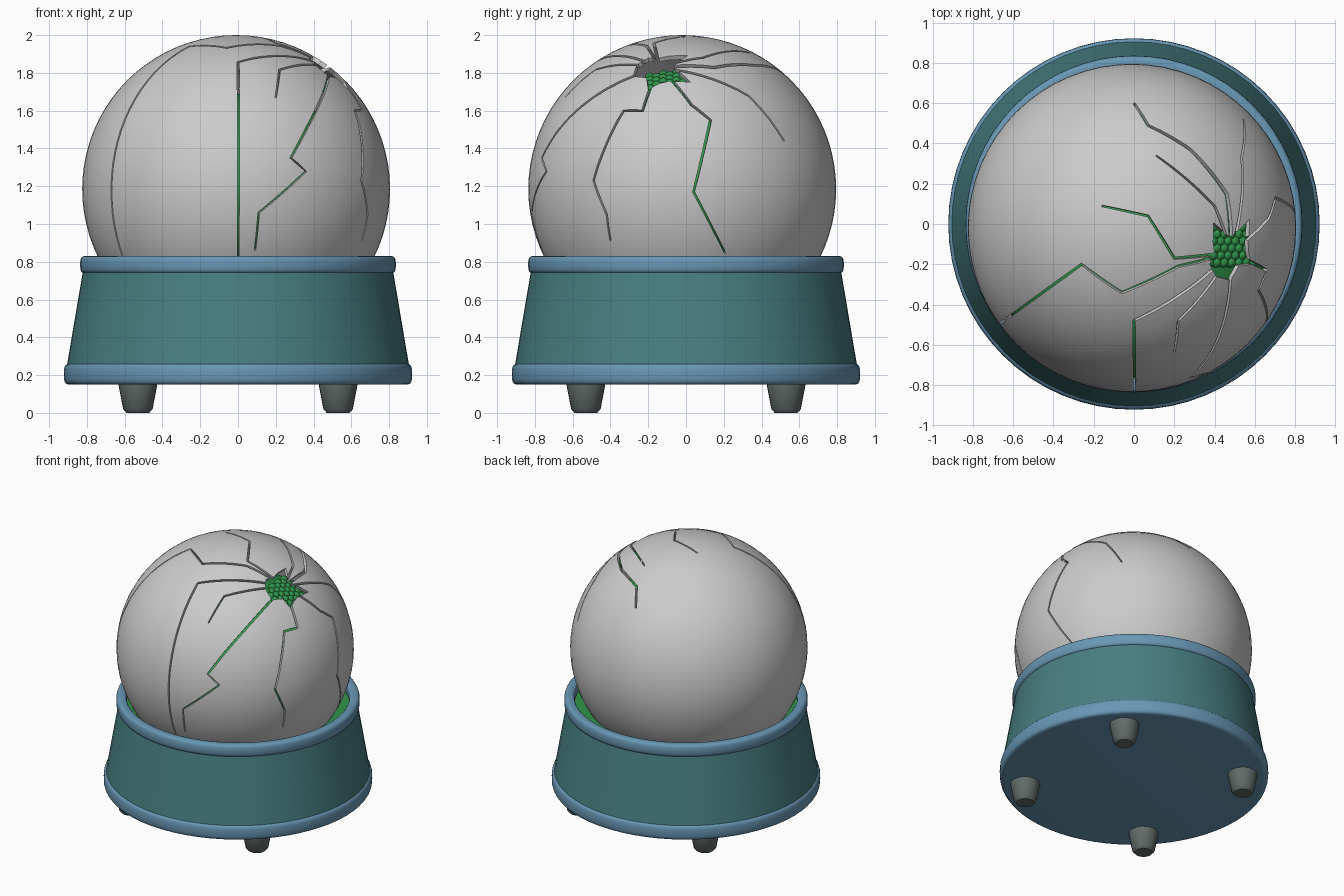
import bpy, bmesh, math
from mathutils import Vector, Matrix

if "Cube" in bpy.data.objects:
    bpy.data.objects.remove(bpy.data.objects["Cube"])

C = Vector((-0.01, -0.02, 1.185))   # globe centre
R = 0.815
HOLE = (0.48, -0.14)                # broken opening, seen from the top


def material(name, r, g, b):
    m = bpy.data.materials.new(name)
    m.diffuse_color = (r, g, b, 1)
    m.use_nodes = True
    m.node_tree.nodes["Principled BSDF"].inputs["Base Color"].default_value = m.diffuse_color
    return m


TEAL = material("teal", 0.065, 0.21, 0.22)
BLUE = material("blue", 0.14, 0.31, 0.46)
FOOT = material("foot grey", 0.12, 0.15, 0.14)
GREEN = material("green", 0.03, 0.3, 0.07)


def smooth_ob(ob):
    bpy.ops.object.select_all(action='DESELECT')
    ob.select_set(True)
    bpy.context.view_layer.objects.active = ob
    bpy.ops.object.shade_smooth_by_angle(angle=math.radians(38))


def add(name, bm, mat=None, recalc=True):
    if recalc:
        bmesh.ops.recalc_face_normals(bm, faces=bm.faces)
    me = bpy.data.meshes.new(name)
    bm.to_mesh(me)
    bm.free()
    ob = bpy.data.objects.new(name, me)
    bpy.context.collection.objects.link(ob)
    if mat:
        me.materials.append(mat)
    smooth_ob(ob)
    return ob


def skin(bm, rings, loop=False):
    """Join rings of vertices into a tube, capped or closed to a loop."""
    n = len(rings[0])
    for a, b in zip(rings, rings[1:] + (rings[:1] if loop else [])):
        for i in range(n):
            bm.faces.new((a[i], a[(i + 1) % n], b[(i + 1) % n], b[i]))
    if not loop:
        bm.faces.new(rings[0][::-1])
        bm.faces.new(rings[-1])


def lathe(name, prof, mat, seg=64, loop=False, x=0, y=0):
    bm = bmesh.new()
    turn = [2 * math.pi * i / seg for i in range(seg)]
    skin(bm, [[bm.verts.new((x + r * math.cos(t), y + r * math.sin(t), z)) for t in turn]
              for r, z in prof], loop)
    return add(name, bm, mat)


def bead(rc, zc, a, b, start, end, n):
    """Soft square arc used as a rim section."""
    out = []
    for i in range(n):
        t = math.radians(start + (end - start) * i / (n - 1))
        c, s = math.cos(t), math.sin(t)
        out.append((rc + a * math.copysign(abs(c) ** 0.6, c), zc + b * math.copysign(abs(s) ** 0.6, s)))
    return out


# Base: bottom rim plate, tapered wall, top ring, feet
lathe("base_bottom_rim", bead(0.885, 0.205, 0.037, 0.055, -90, 90, 11), BLUE)
lathe("base_wall", [(0.905, 0.255), (0.822, 0.745), (0.77, 0.745), (0.82, 0.255)], TEAL, loop=True)
lathe("base_top_ring", bead(0.8, 0.785, 0.036, 0.046, 0, 340, 18), BLUE, loop=True)
for sx, side in ((-1, "left"), (1, "right")):
    for sy, end in ((-1, "front"), (1, "back")):
        lathe(f"foot_{end}_{side}", [(0.06, 0), (0.078, 0.02), (0.102, 0.145), (0.102, 0.16)],
              FOOT, 24, x=0.53 * sx, y=0.53 * sy)


def direction(view, a, b):
    """Direction on the globe of a point seen in the top, front or right view."""
    if view == "top":
        v, k, s = Vector((a - C.x, b - C.y, 0)), 2, 1
    elif view == "front":
        v, k, s = Vector((a - C.x, 0, b - C.z)), 1, -1
    else:
        v, k, s = Vector((0, a - C.y, b - C.z)), 0, 1
    v[k] = s * math.sqrt(max(R * R - v.length_squared, 0))
    return v.normalized()


# Hollow globe shell
bm = bmesh.new()
for r in (R, R - 0.025):
    g = bmesh.ops.create_uvsphere(bm, u_segments=64, v_segments=40, radius=r)
    if r < R:
        bmesh.ops.reverse_faces(bm, faces=list({f for v in g["verts"] for f in v.link_faces}))
bmesh.ops.translate(bm, verts=bm.verts, vec=C)
globe = add("cracked_globe", bm, recalc=False)


def cut(bm):
    c = add("cutter", bm)
    c.hide_render = True
    m = globe.modifiers.new("cut", 'BOOLEAN')
    m.operation, m.solver, m.object = 'DIFFERENCE', 'EXACT', c
    bpy.context.view_layer.objects.active = globe
    bpy.ops.object.modifier_apply(modifier=m.name)
    bpy.data.objects.remove(c)


# Jagged opening: a star around the break
bm = bmesh.new()
spikes = (0.09, 0.10, 0.19, 0.07, 0.17, 0.10, 0.08, 0.12, 0.14, 0.14, 0.08, 0.12)
star = [direction("top", HOLE[0] + r * math.cos(i * math.pi / 6), HOLE[1] + r * math.sin(i * math.pi / 6))
        for i, r in enumerate(spikes)]
skin(bm, [[bm.verts.new(C + p * r) for p in star] for r in (0.72, 0.95)])
bmesh.ops.triangulate(bm, faces=[f for f in bm.faces if len(f.verts) > 4])
cut(bm)


def crack(*runs, width=0.013):
    """Thin wedge running over the globe from the opening through the given points."""
    d = [direction("top", *HOLE)] + [direction(view, *p) for view, *pts in runs for p in pts]
    path = [d[0]]
    for a, b in zip(d, d[1:]):
        n = max(1, math.ceil(a.angle(b) / 0.12))
        path += [a.slerp(b, i / n) for i in range(1, n + 1)]
    bm = bmesh.new()
    secs = []
    for i, p in enumerate(path):
        t = path[min(i + 1, len(path) - 1)] - path[max(i - 1, 0)]
        w = p.cross(t).normalized() * width * (0.62 - 0.35 * i / len(path))
        secs.append([bm.verts.new(C + p * r + w * q) for r, q in ((0.74, -1), (0.74, 1), (0.88, 1), (0.88, -1))])
    skin(bm, secs)
    cut(bm)


# Cracks over the back and top
crack(("top", (0.46, 0.15), (0.28, 0.37), (0.07, 0.49), (0, 0.6)), width=0.02)
crack(("top", (0.4, 0.09), (0.11, 0.34)))
crack(("top", (0.2, -0.17), (0.07, 0.04), (-0.16, 0.09)))
# Cracks down the front
crack(("top", (0.22, -0.21), (-0.06, -0.34), (-0.26, -0.2)), ("front", (-0.67, 1.15), (-0.6, 0.8)))
crack(("top", (0, -0.48)), ("front", (0, 0.8)))
crack(("front", (0.36, 1.5), (0.28, 1.35), (0.36, 1.28), (0.11, 1.06), (0.09, 0.86)))
crack(("top", (0.22, -0.48), (0.2, -0.64)))
# Cracks down the right side
crack(("right", (-0.23, 1.6), (-0.33, 1.6), (-0.49, 1.23), (-0.42, 1.05), (-0.4, 0.91)))
crack(("right", (0.03, 1.63), (0.13, 1.55), (0.04, 1.17), (0.21, 0.84)))
crack(("right", (0.33, 1.68), (0.52, 1.44)))
smooth_ob(globe)

# Green filling inside the globe and base
bm = bmesh.new()
bmesh.ops.create_uvsphere(bm, u_segments=48, v_segments=24, radius=0.74,
                          matrix=Matrix.Translation(C) @ Matrix.Diagonal((1, 1, 0.68, 1)))
add("inner_body", bm, GREEN)
lathe("base_floor", [(0.6, 0.755), (0.775, 0.755), (0.775, 0.735), (0.6, 0.735)], GREEN, loop=True)

# Scales under the opening
bm = bmesh.new()
for i in range(7):
    for j in range(7):
        x, y = 0.37 + i * 0.036 + (j % 2) * 0.018, -0.19 + j * 0.035
        z = C.z + direction("top", x, y).z * 0.72 - 0.03
        bmesh.ops.create_icosphere(bm, subdivisions=2, radius=0.028, matrix=Matrix.Translation((x, y, z)))
add("inner_scales", bm, GREEN)
